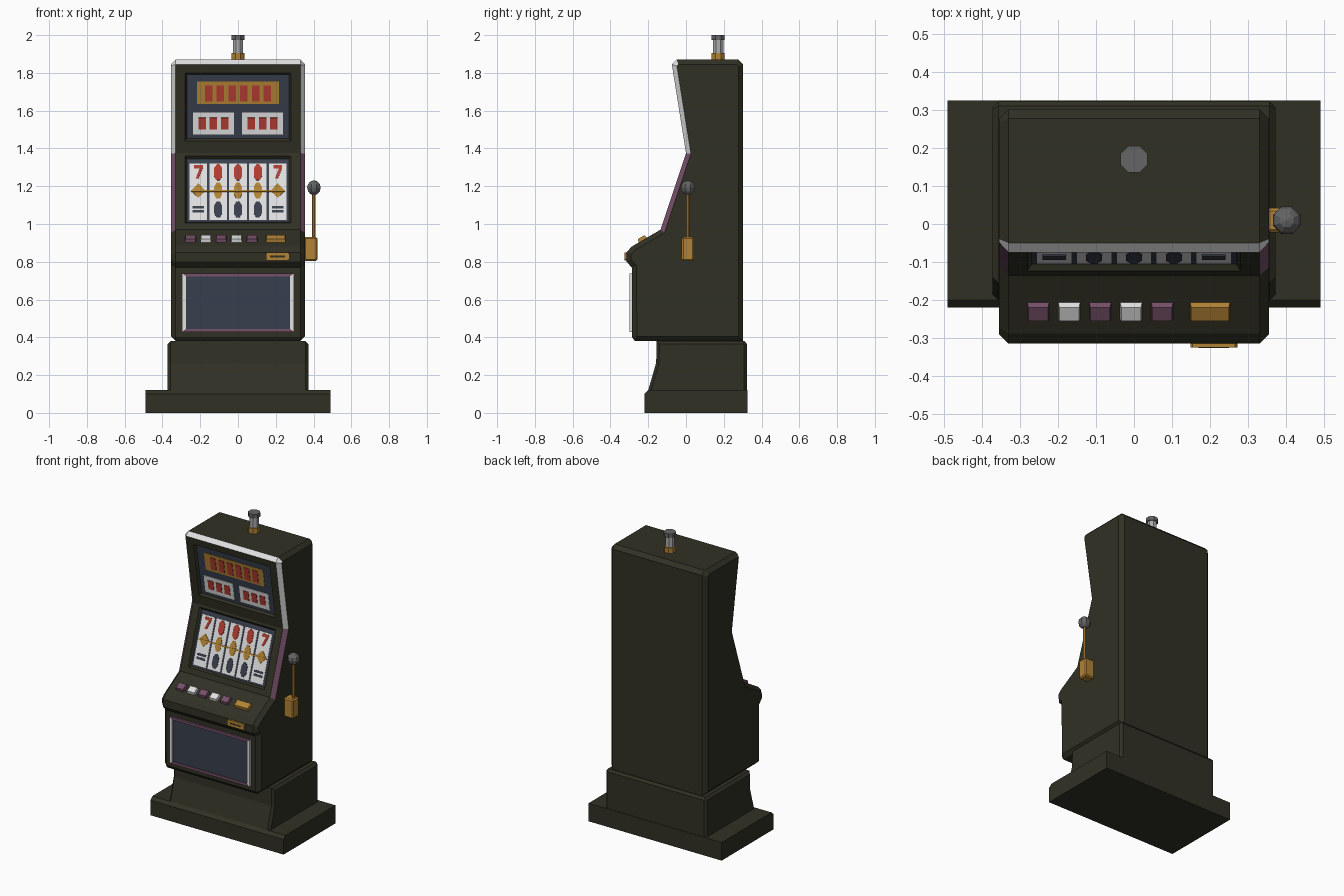
import bpy, bmesh, math
from mathutils import Vector

cube = bpy.data.objects.get("Cube")
if cube:
    bpy.data.objects.remove(cube)


def material(name, rgb):
    m = bpy.data.materials.new(name)
    m.use_nodes = True
    m.diffuse_color = (*rgb, 1)
    m.node_tree.nodes["Principled BSDF"].inputs["Base Color"].default_value = (*rgb, 1)
    return m


DARK = material("dark olive", (.03, .03, .018))
BLUE = material("slate blue", (.04, .05, .075))
WHITE = material("white", (.75, .75, .75))
GOLD = material("gold", (.45, .23, .035))
RED = material("red", (.45, .045, .032))
PINK = material("mauve", (.18, .08, .14))
GREY = material("grey", (.13, .13, .13))
GLASS = material("pale grey", (.42, .42, .42))


def finish(name, bm, mats):
    bmesh.ops.recalc_face_normals(bm, faces=bm.faces[:])
    mesh = bpy.data.meshes.new(name)
    bm.to_mesh(mesh)
    bm.free()
    for m in mats:
        mesh.materials.append(m)
    ob = bpy.data.objects.new(name, mesh)
    bpy.context.collection.objects.link(ob)
    return ob


def shrink(pts, c):
    """Move every edge of a clockwise or counter-clockwise outline inward by c."""
    pts = [Vector(p) for p in pts]
    n = len(pts)
    area = sum(pts[i - 1].x * pts[i].y - pts[i].x * pts[i - 1].y for i in range(n))
    side = 1 if area > 0 else -1
    out = []
    for i, p in enumerate(pts):
        d1 = (p - pts[i - 1]).normalized()
        d2 = (pts[(i + 1) % n] - p).normalized()
        n1, n2 = Vector((-d1.y, d1.x)) * side, Vector((-d2.y, d2.x)) * side
        out.append(p + (n1 + n2) * c / (1 + n1.dot(n2)))
    return out


def loft(profile, sections):
    """Loft a (y, z) profile through (x, inset) sections; return bmesh and strips[section][edge]."""
    bm = bmesh.new()
    rings = [[bm.verts.new((x, p[0], p[1])) for p in shrink(profile, c)] for x, c in sections]
    n = len(profile)
    strips = [[bm.faces.new((a[j], a[(j + 1) % n], b[(j + 1) % n], b[j])) for j in range(n)]
              for a, b in zip(rings, rings[1:])]
    bm.faces.new(rings[0])
    bm.faces.new(rings[-1])
    return bm, strips


def at(surface, z):
    (y0, z0), (y1, z1) = surface
    return (y0 + (y1 - y0) * (z - z0) / (z1 - z0), z)


def relief(name, pts, surface, mat, h, lift=0, taper=0):
    """Raise an (x, z) outline off a sloping front surface."""
    a, b = Vector(surface[0]), Vector(surface[1])
    d = (b - a).normalized()
    nrm = Vector((0, -d.y, d.x)) if d.y > 0 else Vector((0, d.y, -d.x))
    bm = bmesh.new()
    rings = []
    for outline, k in ((pts, lift), (shrink(pts, taper), lift + h)):
        rings.append([bm.verts.new(Vector((x, *at(surface, z))) + nrm * k) for x, z in outline])
    n = len(pts)
    for j in range(n):
        k = (j + 1) % n
        bm.faces.new((rings[0][j], rings[0][k], rings[1][k], rings[1][j]))
    bm.faces.new(rings[0])
    bm.faces.new(rings[1])
    return finish(name, bm, [mat])


def rect(x, z, w, h):
    return [(x + i * w / 2, z + j * h / 2) for i, j in ((-1, -1), (1, -1), (1, 1), (-1, 1))]


def gem(x, z, w, h, flat, tall):
    """Eight-sided symbol outline; flat and tall set the corner cuts."""
    w, h = w / 2, h / 2
    q = [(w, h * tall), (w * flat, h)]
    q += [(-a, b) for a, b in reversed(q)]
    return [(x + a, z + b) for a, b in q + [(-a, -b) for a, b in q]]


# Plinth and pedestal
bm, _ = loft([(-.22, 0), (.325, 0), (.325, .12), (-.2, .12), (-.22, .1)], [(-.49, 0), (.49, 0)])
finish("plinth", bm, [DARK])
bm, _ = loft([(-.205, .1), (.322, .1), (.322, .365), (.31, .38), (-.155, .38), (-.158, .265), (-.2, .12)],
             [(-.372, .015), (-.357, 0), (.357, 0), (.372, .015)])
finish("pedestal", bm, [DARK])

# Cabinet: chamfered profile with two recessed screens
UPPER = ((0, 1.375), (-.075, 1.845))
LOWER = ((-.135, .97), (0, 1.375))
DECK = ((-.288, .88), (-.135, .97))
LIP = ((-.315, .8), (-.315, .85))
DOOR = ((-.285, .4), (-.285, .77))
RECESS = .015
profile = [(.302, .38), (.302, 1.845), (.277, 1.87), (-.05, 1.87), UPPER[1],
           at(UPPER, 1.8), at(UPPER, 1.44), UPPER[0], at(LOWER, 1.36), at(LOWER, 1.005),
           LOWER[0], DECK[0], LIP[1], LIP[0], (-.287, .77), (-.285, .4), (-.27, .38)]
CH = .025
bm, strips = loft(profile, [(-.355, CH), (-.33, 0), (-.28, 0), (.28, 0), (.33, 0), (.355, CH)])
for s, strip in enumerate(strips):
    strip[3].material_index = 1
    if s in (0, len(strips) - 1):
        for j in range(4, 10):
            strip[j].material_index = 1 if j < 7 else 2
bmesh.ops.recalc_face_normals(bm, faces=bm.faces[:])
for j in (5, 8):
    screen = strips[2][j]
    bmesh.ops.inset_region(bm, faces=[screen], thickness=.015, depth=-RECESS)
    screen.material_index = 3
finish("cabinet", bm, [DARK, WHITE, PINK, BLUE])

# Upper display: jackpot board and two counters
relief("jackpot_board", rect(0, 1.693, .435, .12), UPPER, GOLD, .003, -RECESS)
for i in range(6):
    relief("jackpot_digit", rect((i - 2.5) * .062, 1.69, .04, .085), UPPER, RED, .003, .003 - RECESS)
for side in (-1, 1):
    relief("counter_board", rect(side * .13, 1.53, .215, .115), UPPER, WHITE, .003, -RECESS)
    for i in (-1, 0, 1):
        relief("counter_digit", rect(side * .13 + i * .06, 1.53, .04, .062), UPPER, RED, .003, .003 - RECESS)

# Reels with symbols
TOP = .003 - RECESS
hook = [(-.022, .035), (.024, .035), (.024, .02), (.002, -.035), (-.014, -.035), (.006, .017), (-.022, .017)]
for i in range(-2, 3):
    x = i * .105
    relief("reel", rect(x, 1.175, .093, .298), LOWER, WHITE, .003, -RECESS)
    if abs(i) == 2:
        relief("hook_symbol", [(x + a, 1.28 + b) for a, b in hook], LOWER, RED, .003, TOP)
        relief("diamond_symbol", gem(x, 1.18, .066, .072, .1, .12), LOWER, GOLD, .003, TOP)
        for z in (1.07, 1.092):
            relief("bar_symbol", rect(x, z, .062, .013), LOWER, BLUE, .003, TOP)
    else:
        relief("fruit_symbol", gem(x, 1.277, .042, .085, .3, .55), LOWER, RED, .003, TOP)
        relief("bell_symbol", gem(x, 1.18, .042, .085, .45, .45), LOWER, GOLD, .003, TOP)
        relief("plum_symbol", gem(x, 1.08, .042, .085, .4, .5), LOWER, BLUE, .003, TOP)
relief("pay_line", rect(0, 1.178, .5, .009), LOWER, GOLD, .004, TOP + .002)

# Deck buttons and payout slot
for i in range(5):
    relief("button", rect(-.252 + i * .0815, .915, .058, .027), DECK, (PINK, WHITE)[i % 2], .02, -.002, .003)
relief("large_button", rect(.2, .915, .105, .027), DECK, GOLD, .02, -.002, .003)
relief("payout_plate", gem(.21, .828, .124, .042, .9, .6), LIP, GOLD, .01)
relief("payout_slot", rect(.21, .828, .08, .009), LIP, DARK, .001, .01)

# Door panel with mitred frame
relief("door_glass", rect(0, .585, .56, .28), DOOR, BLUE, .008)
outer, inner = rect(0, .584, .592, .31), rect(0, .584, .55, .278)
for k, mat in enumerate((PINK, WHITE, PINK, WHITE)):
    n = (k + 1) % 4
    relief("door_frame", [outer[k], outer[n], inner[n], inner[k]], DOOR, mat, .015)


def drum(name, loc, r, h, sides, mat):
    bpy.ops.mesh.primitive_cylinder_add(vertices=sides, radius=r, depth=h, location=loc,
                                        rotation=(0, 0, math.pi / sides))
    ob = bpy.context.object
    ob.name = name
    ob.data.materials.append(mat)


# Side lever
bpy.ops.mesh.primitive_cube_add(size=1, location=(.385, .01, .868))
box = bpy.context.object
box.name = "lever_housing"
box.scale = (.07, .065, .128)
bpy.ops.object.transform_apply(location=False, rotation=False, scale=True)
box.data.materials.append(GOLD)
bevel = box.modifiers.new("bevel", "BEVEL")
bevel.width = .008
bevel.segments = 1
drum("lever_rod", (.402, .01, 1.04), .01, .24, 8, GOLD)
bpy.ops.mesh.primitive_uv_sphere_add(segments=8, ring_count=6, radius=.039, location=(.402, .01, 1.192),
                                     rotation=(0, 0, math.pi / 8))
bpy.context.object.name = "lever_knob"
bpy.context.object.data.materials.append(GREY)

# Top lamp
drum("lamp_base", (0, .17, 1.885), .037, .04, 8, GOLD)
drum("lamp_glass", (0, .17, 1.94), .03, .075, 8, GLASS)
drum("lamp_cap", (0, .17, 1.987), .038, .026, 8, GREY)
